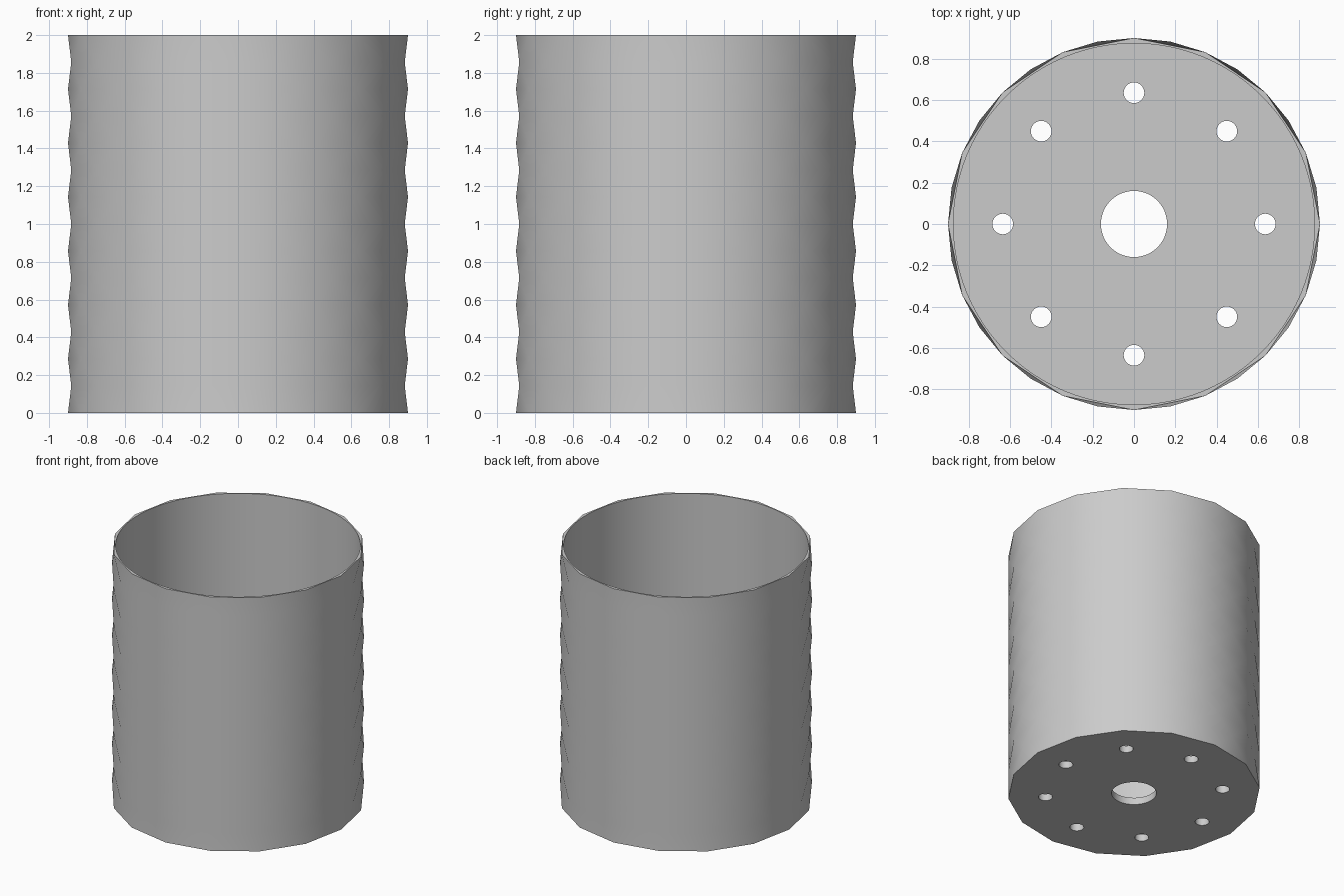
import bpy, bmesh
from math import cos, sin, pi, tau
from mathutils import Matrix

cube = bpy.data.objects.get("Cube")
if cube:
    bpy.data.objects.remove(cube, do_unlink=True)

SIDES, BANDS = 16, 14
RADIUS, HEIGHT = 0.9, 2.0
INNER, FLOOR = 0.874, 0.055

grey = bpy.data.materials.new("light_grey")
grey.use_nodes = True
grey.diffuse_color = (0.6, 0.6, 0.6, 1)
grey.node_tree.nodes["Principled BSDF"].inputs["Base Color"].default_value = grey.diffuse_color


def make_object(name, bm):
    bmesh.ops.recalc_face_normals(bm, faces=bm.faces)
    mesh = bpy.data.meshes.new(name)
    bm.to_mesh(mesh)
    bm.free()
    mesh.materials.append(grey)
    obj = bpy.data.objects.new(name, mesh)
    bpy.context.collection.objects.link(obj)
    return obj


def add_cylinder(bm, x, y, z0, z1, radius, segments):
    bmesh.ops.create_cone(bm, cap_ends=True, segments=segments,
                          radius1=radius, radius2=radius, depth=z1 - z0,
                          matrix=Matrix.Translation((x, y, (z0 + z1) / 2)))


# Faceted outer body: stacked rings, every second one turned by half a side
bm = bmesh.new()
rings = []
for k in range(BANDS + 1):
    turn = (k % 2) / 2
    rings.append([bm.verts.new((RADIUS * cos(tau * (i + turn) / SIDES),
                                RADIUS * sin(tau * (i + turn) / SIDES),
                                HEIGHT * k / BANDS)) for i in range(SIDES)])
for k in range(BANDS):
    low, high = rings[k], rings[k + 1]
    for i in range(SIDES):
        j = (i + 1) % SIDES
        if k % 2 == 0:
            bm.faces.new((low[i], low[j], high[i]))
            bm.faces.new((low[j], high[j], high[i]))
        else:
            bm.faces.new((low[i], high[j], high[i]))
            bm.faces.new((low[i], low[j], high[j]))
bm.faces.new(rings[0])
bm.faces.new(rings[-1])
pot = make_object("faceted_pot", bm)

# Cutter for the round inside
bm = bmesh.new()
add_cylinder(bm, 0, 0, FLOOR, HEIGHT + 0.2, INNER, 96)
cavity = make_object("cavity_cutter", bm)

# Cutter for the central hole and the ring of drain holes
bm = bmesh.new()
add_cylinder(bm, 0, 0, -0.1, 0.2, 0.16, 64)
for i in range(8):
    a = i * pi / 4
    add_cylinder(bm, 0.635 * cos(a), 0.635 * sin(a), -0.1, 0.2, 0.05, 32)
holes = make_object("hole_cutter", bm)

# Cut the body, then remove the cutters
bpy.ops.object.select_all(action='DESELECT')
pot.select_set(True)
bpy.context.view_layer.objects.active = pot
for cutter in (cavity, holes):
    cutter.hide_render = True
    mod = pot.modifiers.new(cutter.name, 'BOOLEAN')
    mod.operation = 'DIFFERENCE'
    mod.solver = 'EXACT'
    mod.object = cutter
    bpy.ops.object.modifier_apply(modifier=mod.name)
    bpy.data.objects.remove(cutter, do_unlink=True)

bpy.ops.object.shade_smooth_by_angle(angle=pi / 6)
